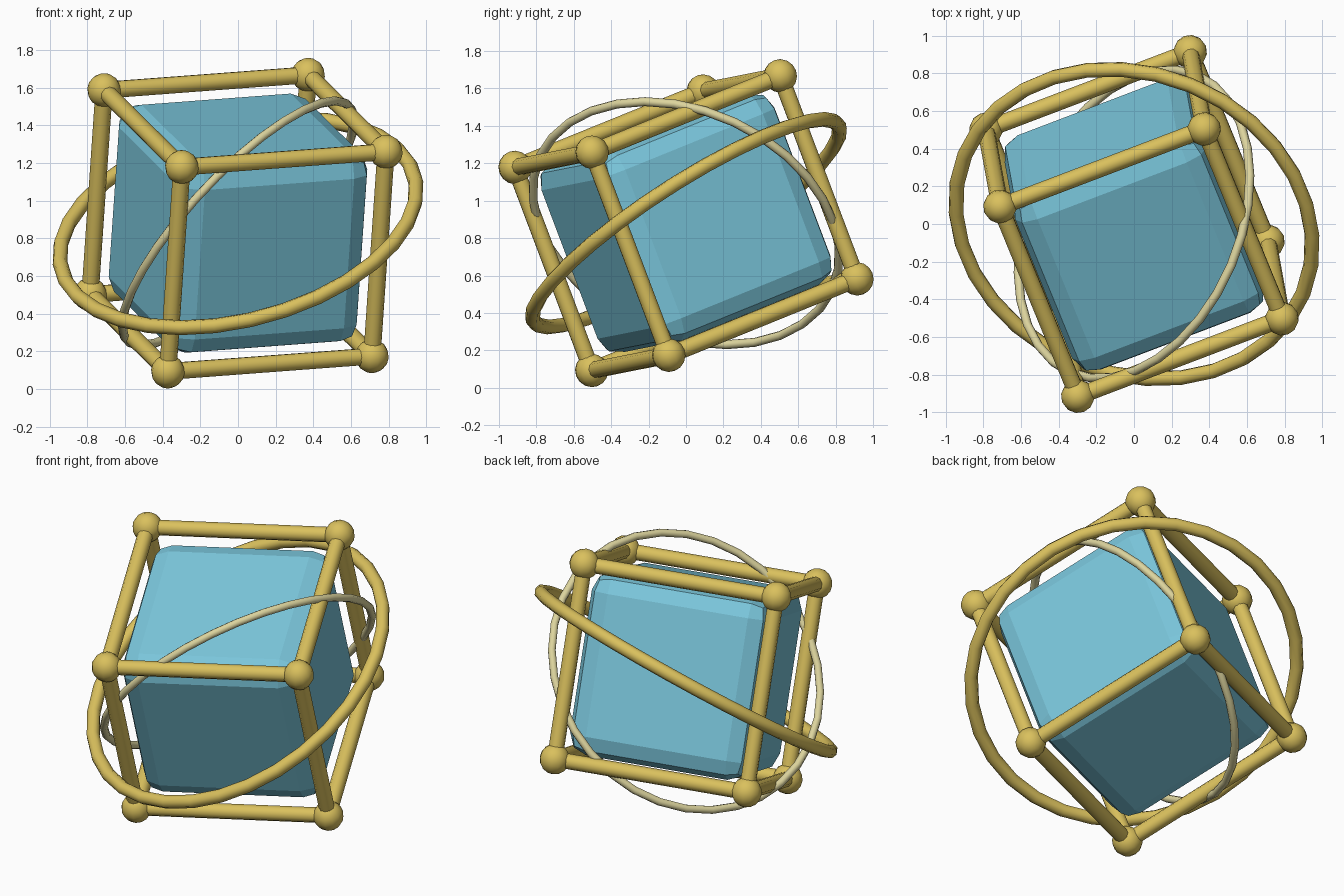
import bpy
from mathutils import Euler, Matrix, Vector

if "Cube" in bpy.data.objects:
    bpy.data.objects.remove(bpy.data.objects["Cube"], do_unlink=True)

CENTRE = Vector((0, 0, 0.88))
TILT = Euler((0.36, -0.07, 0.363)).to_matrix().to_4x4()
FRAME = Matrix.Translation(CENTRE) @ TILT
HALF = 0.581  # half the cage edge


def material(name, colour):
    mat = bpy.data.materials.new(name)
    mat.use_nodes = True
    mat.diffuse_color = (*colour, 1)
    mat.node_tree.nodes["Principled BSDF"].inputs["Base Color"].default_value = (*colour, 1)
    return mat


GOLD = material("gold", (0.70, 0.53, 0.11))
PALE = material("pale_gold", (0.72, 0.66, 0.34))
BLUE = material("sky_blue", (0.195, 0.565, 0.71))


def finish(name, mat, matrix, smooth=True):
    obj = bpy.context.object
    obj.name = name
    obj.data.materials.append(mat)
    obj.matrix_world = matrix
    if smooth:
        bpy.ops.object.shade_smooth_by_angle(angle=0.9)
    return obj


def ring(name, mat, normal, radius, tube):
    bpy.ops.mesh.primitive_torus_add(major_segments=32, minor_segments=8,
                                     major_radius=radius, minor_radius=tube)
    turn = Vector(normal).to_track_quat("Z", "Y").to_matrix().to_4x4()
    finish(name, mat, Matrix.Translation(CENTRE) @ turn)


# Bevelled core block
bpy.ops.mesh.primitive_cube_add(size=1.09)
core = finish("core_block", BLUE, FRAME, smooth=False)
bevel = core.modifiers.new("rounded_edges", "BEVEL")
bevel.width = 0.12
bevel.segments = 2

# Corner balls of the cage
SIGNS = (-1, 1)
for x in SIGNS:
    for y in SIGNS:
        for z in SIGNS:
            bpy.ops.mesh.primitive_uv_sphere_add(segments=12, ring_count=8, radius=0.09)
            finish("corner_ball", GOLD,
                   FRAME @ Matrix.Translation(Vector((x, y, z)) * HALF))

# Four bars of the cage along each axis
for axis in range(3):
    for a in SIGNS:
        for b in SIGNS:
            place = Vector((0, 0, 0))
            place[(axis + 1) % 3] = a * HALF
            place[(axis + 2) % 3] = b * HALF
            along = Vector((0, 0, 0))
            along[axis] = 1
            turn = along.to_track_quat("Z", "Y").to_matrix().to_4x4()
            bpy.ops.mesh.primitive_cylinder_add(vertices=10, radius=0.046, depth=2 * HALF)
            finish("cage_bar", GOLD, FRAME @ Matrix.Translation(place) @ turn)

# Two tilted orbit rings
ring("outer_ring", GOLD, (-0.216, -0.53, 0.82), 0.97, 0.04)
ring("inner_ring", PALE, (-0.697, 0.295, 0.653), 0.858, 0.024)
